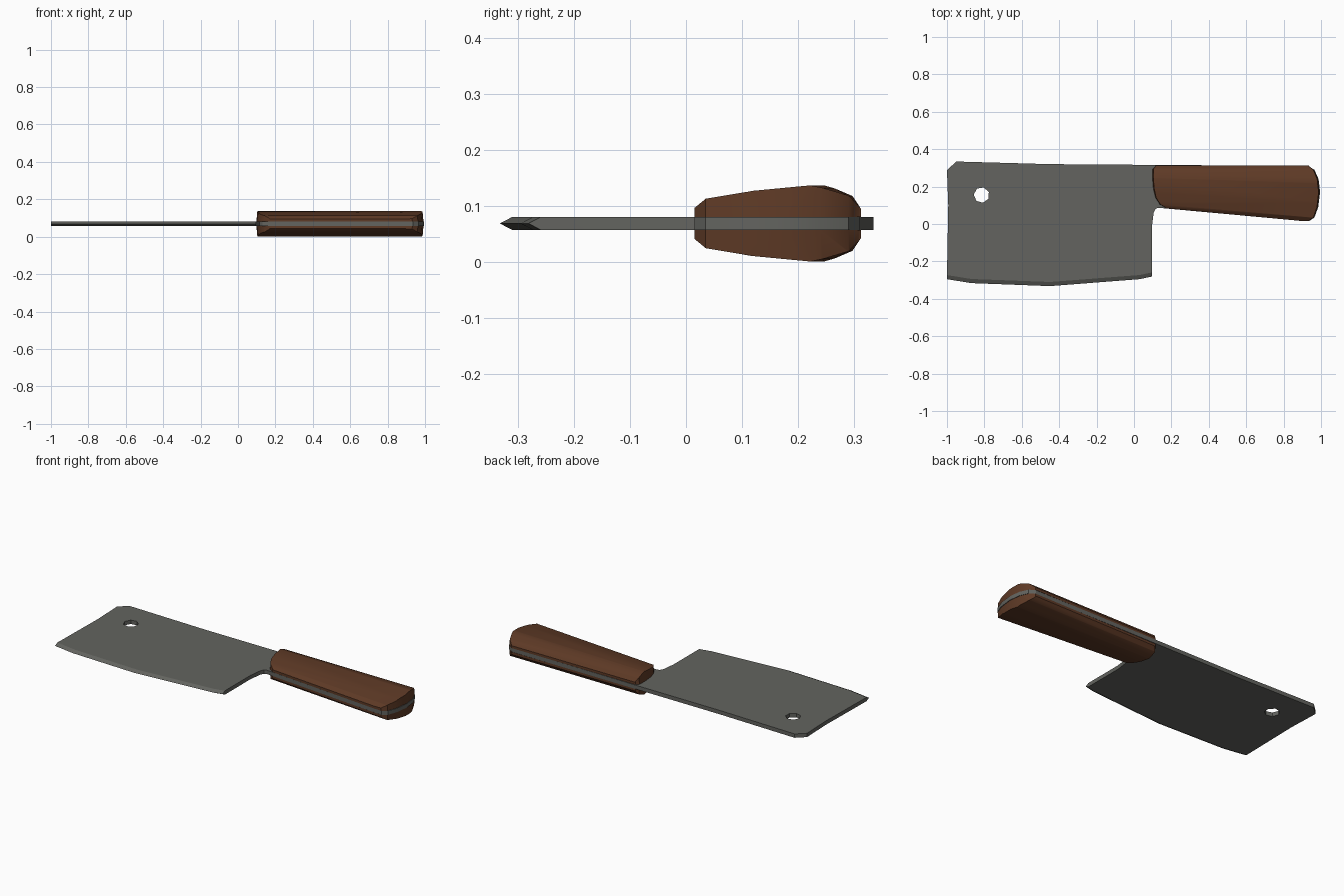
import bpy, bmesh, math

if "Cube" in bpy.data.objects:
    bpy.data.objects.remove(bpy.data.objects["Cube"])

MID = 0.069      # height of the knife's centre plane
HALF = 0.0115    # half thickness of the steel


def material(name, rgb):
    m = bpy.data.materials.new(name)
    m.diffuse_color = (*rgb, 1)
    m.use_nodes = True
    m.node_tree.nodes["Principled BSDF"].inputs["Base Color"].default_value = m.diffuse_color
    return m


steel = material("dark steel", (0.125, 0.127, 0.115))
wood = material("brown wood", (0.112, 0.042, 0.019))


def loft(name, loops, mat):
    """Skin a list of equal-length point loops and cap both ends."""
    bm = bmesh.new()
    rings = [[bm.verts.new(p) for p in loop] for loop in loops]
    n = len(rings[0])
    for a, b in zip(rings, rings[1:]):
        for i in range(n):
            j = (i + 1) % n
            bm.faces.new((a[i], a[j], b[j], b[i]))
    bm.faces.new(rings[0])
    bm.faces.new(rings[-1])
    bmesh.ops.recalc_face_normals(bm, faces=bm.faces)
    me = bpy.data.meshes.new(name)
    bm.to_mesh(me)
    bm.free()
    me.materials.append(mat)
    ob = bpy.data.objects.new(name, me)
    ob.location.z = MID
    bpy.context.collection.objects.link(ob)
    return ob


def boolean(ob, tool, operation):
    bpy.context.view_layer.update()
    mod = ob.modifiers.new("cut", 'BOOLEAN')
    mod.operation, mod.object, mod.solver = operation, tool, 'EXACT'
    bpy.context.view_layer.objects.active = ob
    bpy.ops.object.modifier_apply(modifier=mod.name)
    bpy.data.objects.remove(tool)


def smooth(ob, angle):
    bpy.ops.object.select_all(action='DESELECT')
    ob.select_set(True)
    bpy.context.view_layer.objects.active = ob
    bpy.ops.object.shade_smooth_by_angle(angle=math.radians(angle))


# Shared rounded butt end of tang and handle
butt = [(0.89, 0.017), (0.935, 0.015), (0.965, 0.035), (0.985, 0.09),
        (0.995, 0.17), (0.987, 0.24), (0.965, 0.29), (0.93, 0.31)]

# Blade and tang: one plate, with the cutting edge ground to a line
cutting = [(-1, -0.295), (-0.87, -0.316), (-0.45, -0.332), (0.03, -0.295), (0.095, -0.281)]
rest = ([(0.095, -0.02), (0.105, 0.06), (0.115, 0.08), (0.13, 0.087), (0.16, 0.084)]
        + butt + [(0.1, 0.316), (-0.45, 0.32), (-0.95, 0.334), (-1, 0.288), (-0.993, 0.1)])


def plate_loop(z, grind):
    return [(x, y + grind, z) for x, y in cutting] + [(x, y, z) for x, y in rest]


blade = loft("blade_and_tang",
             [plate_loop(-HALF, 0.022), plate_loop(0, 0), plate_loop(HALF, 0.022)], steel)

# Hanging hole
ring = [(-0.815 + 0.042 * math.cos(math.tau * i / 7 + 0.4),
         0.155 + 0.042 * math.sin(math.tau * i / 7 + 0.4)) for i in range(7)]
hole = loft("hole_cutter", [[(x, y, z) for x, y in ring] for z in (-0.1, 0.1)], steel)
boolean(blade, hole, 'DIFFERENCE')
smooth(blade, 20)

# Handle scale: crowned tapering bar trimmed to the handle outline
crown = [(0, HALF), (0, 0.026), (0.08, 0.044), (0.36, 0.058), (0.7, 0.068),
         (0.78, 0.063), (0.93, 0.049), (1, 0.026), (1, HALF)]


def section(x):
    low, high = 0.0995 - 0.093 * x, 0.312
    return [(x, low + t * (high - low), z) for t, z in crown]


scales = loft("handle_scales", [section(0.05), section(1.05)], wood)
outline = [(0.165, 0.07), (0.165, 0.087), (0.135, 0.105), (0.112, 0.14), (0.1, 0.19),
           (0.095, 0.25), (0.097, 0.295), (0.112, 0.31), (0.112, 0.33)]
end = [(0.88, 0.0)] + butt[:-1] + [(0.94, 0.308), (0.93, 0.33)]


def trim_loop(z, k):
    return [(0.55 + (x - 0.55) * k, y, z) for x, y in outline[::-1] + end]


trim = loft("handle_trim", [trim_loop(-0.05, 1.005), trim_loop(0.1, 0.975)], wood)
boolean(scales, trim, 'INTERSECT')
smooth(scales, 32)

# Matching scale on the other side
mirror = scales.modifiers.new("mirror", 'MIRROR')
mirror.use_axis = (False, False, True)
mirror.use_clip = False
